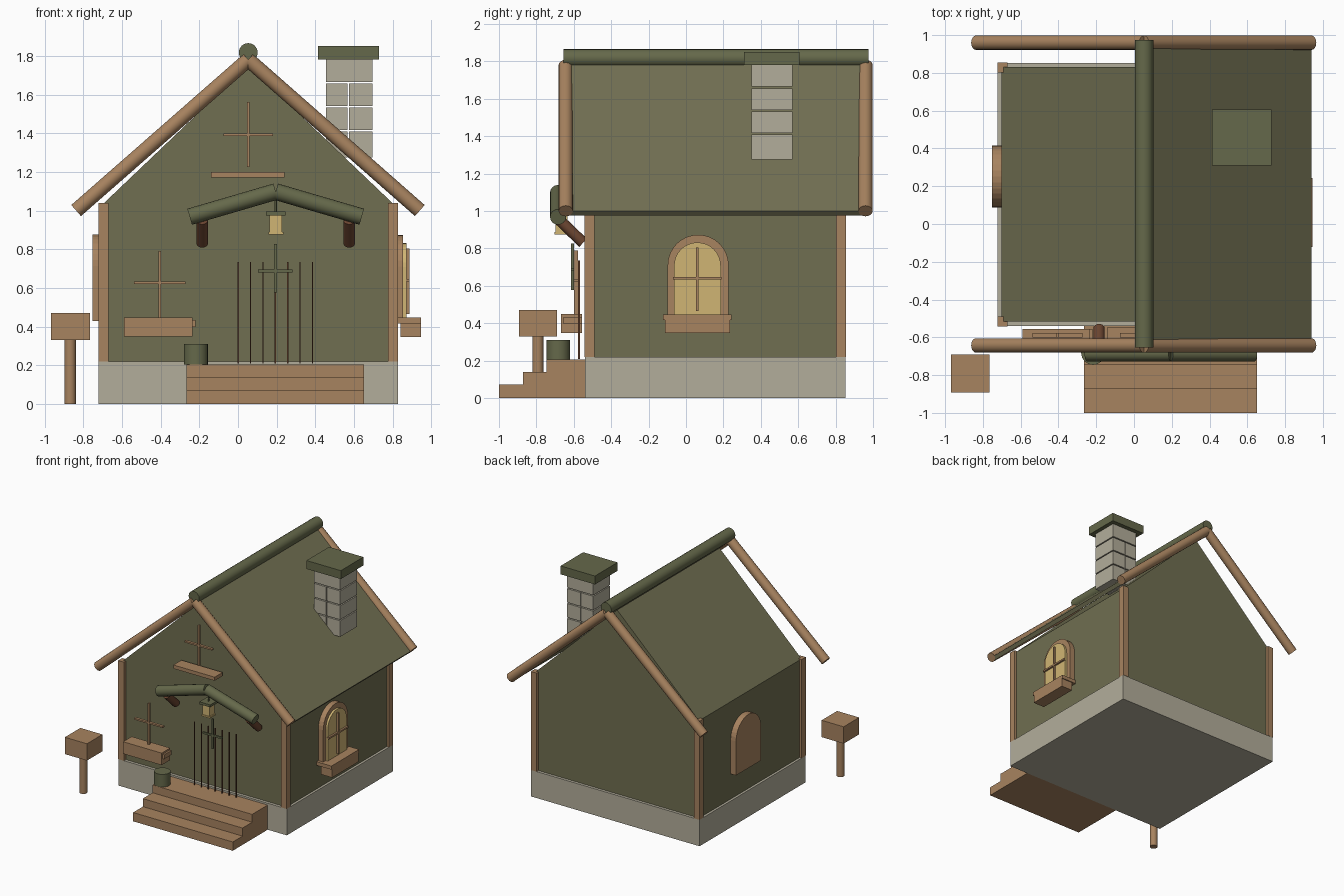
import bpy, bmesh, math
from mathutils import Vector

if "Cube" in bpy.data.objects:
    bpy.data.objects.remove(bpy.data.objects["Cube"])


def mat(name, r, g, b):
    m = bpy.data.materials.new(name)
    m.diffuse_color = (r, g, b, 1)
    m.use_nodes = True
    m.node_tree.nodes["Principled BSDF"].inputs["Base Color"].default_value = m.diffuse_color
    return m


WALL = mat("olive wall", .160, .156, .082)
ROOF = mat("olive roof", .172, .165, .088)
TRIM = mat("moss green", .130, .140, .069)
WOOD = mat("warm wood", .39, .227, .115)
DARK = mat("dark wood", .147, .060, .030)
STONE = mat("pale stone", .45, .42, .328)
GLOW = mat("window glow", .63, .462, .174)


def finish(name, bm, m):
    bmesh.ops.recalc_face_normals(bm, faces=bm.faces)
    me = bpy.data.meshes.new(name)
    bm.to_mesh(me)
    bm.free()
    me.materials.append(m)
    ob = bpy.data.objects.new(name, me)
    bpy.context.collection.objects.link(ob)
    return ob


def box(name, x, y, z, m):
    """Box from (min, max) ranges."""
    bm = bmesh.new()
    bmesh.ops.create_cube(bm, size=1)
    for v in bm.verts:
        v.co = [r[0] if c < 0 else r[1] for c, r in zip(v.co, (x, y, z))]
    return finish(name, bm, m)


def rod(name, a, b, r, m, sides=16):
    """Cylinder between two points."""
    a, b = Vector(a), Vector(b)
    bm = bmesh.new()
    bmesh.ops.create_cone(bm, cap_ends=True, segments=sides, radius1=r, radius2=r, depth=(b - a).length)
    q = (b - a).to_track_quat('Z', 'Y')
    for v in bm.verts:
        v.co = q @ v.co + (a + b) / 2
    for f in bm.faces:
        f.smooth = len(f.verts) == 4
    for e in bm.edges:
        e.smooth = all(len(f.verts) == 4 for f in e.link_faces)
    return finish(name, bm, m)


def prism(name, pts, axis, lo, hi, m):
    """Extrude a 2D profile along x (profile y,z) or y (profile x,z)."""
    bm = bmesh.new()
    place = (lambda u, w, d: (d, u, w)) if axis == 'x' else (lambda u, w, d: (u, d, w))
    rings = [[bm.verts.new(place(u, w, d)) for u, w in pts] for d in (lo, hi)]
    n = len(pts)
    for ring in rings:
        bm.faces.new(ring)
    for i in range(n):
        j = (i + 1) % n
        bm.faces.new((rings[0][i], rings[0][j], rings[1][j], rings[1][i]))
    return finish(name, bm, m)


def arch(c, half, z0, top):
    """Round-topped window outline."""
    spring = top - half
    arc = [(c + half * math.cos(math.pi * i / 16), spring + half * math.sin(math.pi * i / 16))
           for i in range(17)]
    return [(c - half, z0), (c + half, z0)] + arc


def cross(name, cx, cz, w, z0, z1, y, t, m):
    """Front-facing window bars."""
    box(name + "_upright", (cx - t / 2, cx + t / 2), y, (z0, z1), m)
    box(name + "_crossbar", (cx - w / 2, cx + w / 2), y, (cz - t / 2, cz + t / 2), m)


CX = 0.053

# Foundation, walls and corner posts
box("foundation", (-.722, .828), (-.541, .853), (0, .22), STONE)
prism("walls", [(-.702, .22), (.808, .22), (.808, 1.03), (CX, 1.75), (-.702, 1.03)],
      'y', -.517, .83, WALL)
for sx, x in (("left", (-.722, -.67)), ("right", (.776, .828))):
    for sy, y in (("front", (-.543, -.49)), ("back", (.802, .855))):
        box(f"{sy}_{sx}_corner_post", x, y, (.22, 1.04), WOOD)

# Roof: one slab on the right, round verge beams and ridge
prism("roof_slab", [(CX, 1.755), (.918, .975), (.940, 1.00), (CX, 1.81)], 'y', -.65, .963, ROOF)
for sy, y in (("front", -.643), ("back", .960)):
    for sx, x in (("left", -.837), ("right", .940)):
        rod(f"{sy}_{sx}_verge_beam", (CX, y, 1.78), (x, y, 1.0), .038, WOOD)
rod("ridge_beam", (CX, -.655, 1.817), (CX, .975, 1.817), .049, TRIM)

# Chimney of stone courses with open joints
for i in range(4):
    z = (1.275 if i == 0 else 1.293 + i * .124, 1.293 + (i + 1) * .124 - .009)
    if i == 3:
        box("chimney_top_course", (.455, .695), (.35, .57), (z[0], 1.785), STONE)
    else:
        box(f"chimney_course_{i}_left", (.455, .567), (.35, .57), z, STONE)
        box(f"chimney_course_{i}_right", (.573, .695), (.35, .57), z, STONE)
box("chimney_cap", (.413, .729), (.31, .607), (1.78, 1.85), TRIM)

# Front steps
prism("front_steps", [(-1, 0), (-.54, 0), (-.54, .205), (-.745, .205), (-.745, .14),
                      (-.872, .14), (-.872, .073), (-1, .073)], 'x', -.265, .652, WOOD)

# Door: plank seams and window bars
for i in range(7):
    x = .001 + i * .064
    box(f"door_seam_{i}", (x - .003, x + .003), (-.578, -.568), (.21, .735), DARK)
cross("door_bars", .193, .688, .18, .577, .826, (-.615, -.60), .015, TRIM)

# Front window bars, sill and flower box
cross("front_window_bars", -.405, .627, .265, .44, .79, (-.60, -.578), .013, WOOD)
box("front_window_sill", (-.58, -.22), (-.655, -.557), (.397, .433), WOOD)
box("front_flower_box", (-.59, -.235), (-.668, -.555), (.348, .448), WOOD)

# Attic window bars and sill
cross("attic_window_bars", CX, 1.393, .255, 1.225, 1.56, (-.60, -.578), .013, WOOD)
box("attic_window_sill", (-.14, .24), (-.65, -.545), (1.17, 1.20), WOOD)

# Right window: frame, glass, bars and sill
prism("right_window_frame", arch(.065, .163, .425, .873), 'x', .79, .853, WOOD)
prism("right_window_glass", arch(.061, .125, .44, .832), 'x', .85, .871, GLOW)
box("right_window_upright", (.868, .886), (.053, .067), (.465, .805), WOOD)
box("right_window_crossbar", (.868, .886), (-.07, .19), (.633, .647), WOOD)
box("right_window_sill", (.80, .945), (-.122, .243), (.417, .447), WOOD)
box("right_flower_box", (.84, .945), (-.112, .235), (.347, .417), WOOD)

# Left window: closed arched shutter
prism("left_window_shutter", arch(.252, .164, .43, .877), 'x', -.752, -.69, WOOD)

# Porch canopy and brackets
for s, side in ((-1, "left"), (1, "right")):
    rod(f"{side}_canopy_bar", (.195, -.684, 1.098), (.195 + s * .445, -.684, .968), .043, TRIM)
    bx = .195 + s * .38
    rod(f"{side}_canopy_bracket", (bx, -.55, .83), (bx, -.675, .95), .03, DARK)

# Hanging lantern
LY = -.665
rod("lantern_hanger", (.195, LY, .99), (.195, LY, 1.09), .006, TRIM, 8)
box("lantern_cap", (.145, .245), (LY - .05, LY + .05), (.975, .995), TRIM)
box("lantern_body", (.163, .228), (LY - .032, LY + .032), (.888, .975), GLOW)
box("lantern_base", (.157, .234), (LY - .038, LY + .038), (.875, .888), GLOW)

# Bucket on the top step
rod("bucket", (-.217, -.683, .205), (-.217, -.683, .31), .063, TRIM)

# Letter box on a post
rod("letter_box_post", (-.868, -.792, 0), (-.868, -.792, .34), .03, WOOD)
box("letter_box", (-.968, -.765), (-.893, -.69), (.33, .47), WOOD)
